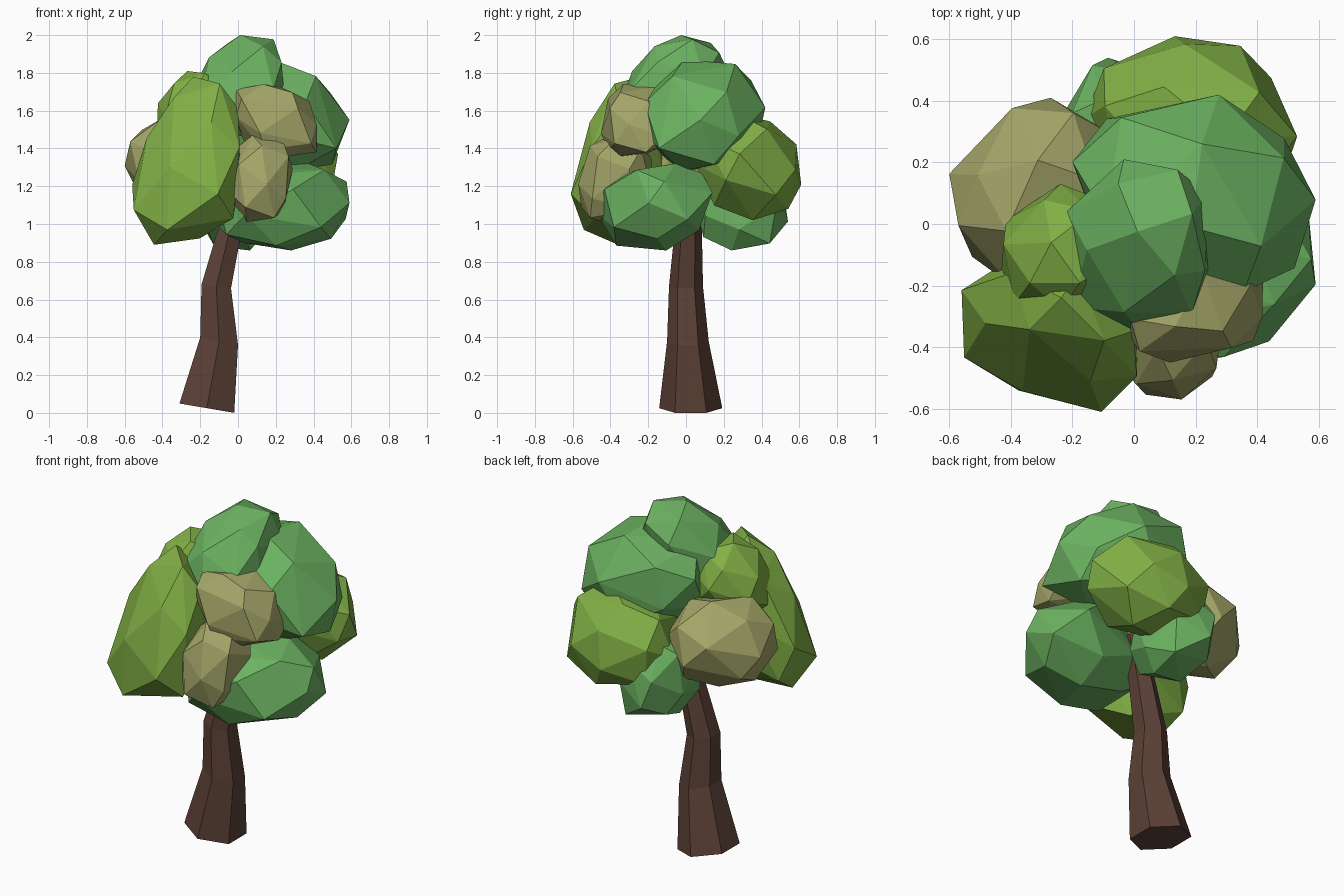
import bpy, bmesh, math, random
from mathutils import Vector

if "Cube" in bpy.data.objects:
    bpy.data.objects.remove(bpy.data.objects["Cube"])


def material(name, rgb):
    m = bpy.data.materials.new(name)
    m.diffuse_color = (*rgb, 1)
    m.use_nodes = True
    m.node_tree.nodes["Principled BSDF"].inputs["Base Color"].default_value = m.diffuse_color
    return m


GREEN = material("leaf_green", (0.15, 0.45, 0.12))
LIME = material("leaf_lime", (0.22, 0.43, 0.06))
TAN = material("leaf_tan", (0.37, 0.38, 0.14))
BARK = material("bark", (0.105, 0.052, 0.036))


def finish(bm, name, mat):
    bmesh.ops.recalc_face_normals(bm, faces=bm.faces[:])
    me = bpy.data.meshes.new(name)
    bm.to_mesh(me)
    bm.free()
    me.materials.append(mat)
    bpy.context.collection.objects.link(bpy.data.objects.new(name, me))


def leaf_clump(name, mat, lo, hi, lean=(0, 0, 0), taper=0.0, box=1.0, n=22, seed=1):
    """Faceted convex boulder fitted to a bounding box.
    lean = x by z, y by z, y by x; taper narrows the top; box < 1 squares it off."""
    rng = random.Random(seed)
    lo, hi = Vector(lo), Vector(hi)
    size = hi - lo
    pts = []
    for i in range(n):
        z = 1 - 2 * (i + 0.5) / n
        a = i * 2.39996 + seed + rng.uniform(-0.2, 0.2)
        r = math.sqrt(1 - z * z)
        v = Vector((r * math.cos(a), r * math.sin(a), z)) * rng.uniform(0.97, 1.06)
        v = Vector([math.copysign(abs(c) ** box, c) for c in v])
        v.x *= 1 - taper * v.z
        v.y *= 1 - taper * v.z
        v.x += lean[0] * v.z
        v.y += lean[1] * v.z + lean[2] * v.x
        pts.append(v)
    mn = [min(p[k] for p in pts) for k in range(3)]
    mx = [max(p[k] for p in pts) for k in range(3)]
    bm = bmesh.new()
    for p in pts:
        bm.verts.new([lo[k] + size[k] * (p[k] - mn[k]) / (mx[k] - mn[k]) for k in range(3)])
    bmesh.ops.convex_hull(bm, input=bm.verts[:])
    loose = [v for v in bm.verts if not v.link_faces]
    bmesh.ops.delete(bm, geom=loose, context='VERTS')
    # merge nearly flat neighbours into larger facets
    bmesh.ops.dissolve_limit(bm, angle_limit=math.radians(6),
                             verts=bm.verts[:], edges=bm.edges[:])
    finish(bm, name, mat)


# trunk: bent, tapering hexagonal tube (x, y, z, x radius, y radius, tilt)
rings = [(-0.165, 0.025, 0.025, 0.145, 0.167, -0.17),
         (-0.10, 0.01, 0.38, 0.10, 0.11, -0.2),
         (-0.115, 0.0, 0.67, 0.078, 0.09, -0.13),
         (-0.055, 0.01, 0.92, 0.065, 0.075, -0.1),
         (0.02, 0.02, 1.2, 0.05, 0.055, -0.2)]
bm = bmesh.new()
loops = []
for x, y, z, rx, ry, tilt in rings:
    loop = []
    for k in range(6):
        a = math.radians(30 + 60 * k)
        dx = rx * math.cos(a) / math.cos(math.radians(30))
        loop.append(bm.verts.new((x + dx, y + ry * math.sin(a), z + tilt * dx)))
    loops.append(loop)
for a, b in zip(loops, loops[1:]):
    for k in range(6):
        j = (k + 1) % 6
        bm.faces.new((a[k], a[j], b[j], b[k]))
bm.faces.new(loops[0][::-1])
bm.faces.new(loops[-1])
finish(bm, "trunk", BARK)

# foliage clumps: box minimum, box maximum, lean, taper, squareness
clumps = [
    ("clump_front_left", LIME, (-0.56, -0.61, 0.89), (0.01, -0.08, 1.78), (0.3, 0.3, -0.25), 0.25, 0.9),
    ("clump_top", GREEN, (-0.22, -0.37, 1.45), (0.25, 0.21, 2.0), (0.2, 0.4, 0), 0.1, 0.9),
    ("clump_upper_right", GREEN, (-0.2, -0.24, 1.28), (0.59, 0.42, 1.87), (-0.15, 0, -0.15), 0, 0.95),
    ("clump_back_right", LIME, (-0.16, 0.05, 1.02), (0.53, 0.61, 1.58), (0, -0.1, -0.1), 0, 0.95),
    ("clump_low_right", GREEN, (-0.12, -0.47, 0.86), (0.59, 0.14, 1.32), (0.1, 0.1, 0.2), 0, 0.85),
    ("clump_left", TAN, (-0.6, -0.2, 1.08), (-0.04, 0.41, 1.58), (0, 0, 0.1), 0, 0.95),
    ("clump_upper_left", LIME, (-0.43, -0.28, 1.36), (-0.02, 0.13, 1.81), (0.1, 0, 0.1), 0, 0.95),
    ("clump_front_low", TAN, (-0.04, -0.57, 1.01), (0.29, -0.18, 1.47), (0.1, 0.1, 0), 0, 0.75),
    ("clump_front_high", TAN, (-0.02, -0.45, 1.36), (0.42, -0.08, 1.74), (-0.3, 0.1, 0.2), 0, 0.75),
    ("clump_low_back", GREEN, (-0.23, 0.04, 0.86), (0.16, 0.54, 1.38), (-0.15, 0, 0), 0.1, 0.85),
]
for i, (name, mat, lo, hi, lean, taper, box) in enumerate(clumps):
    leaf_clump(name, mat, lo, hi, lean, taper, box, seed=i + 3)
